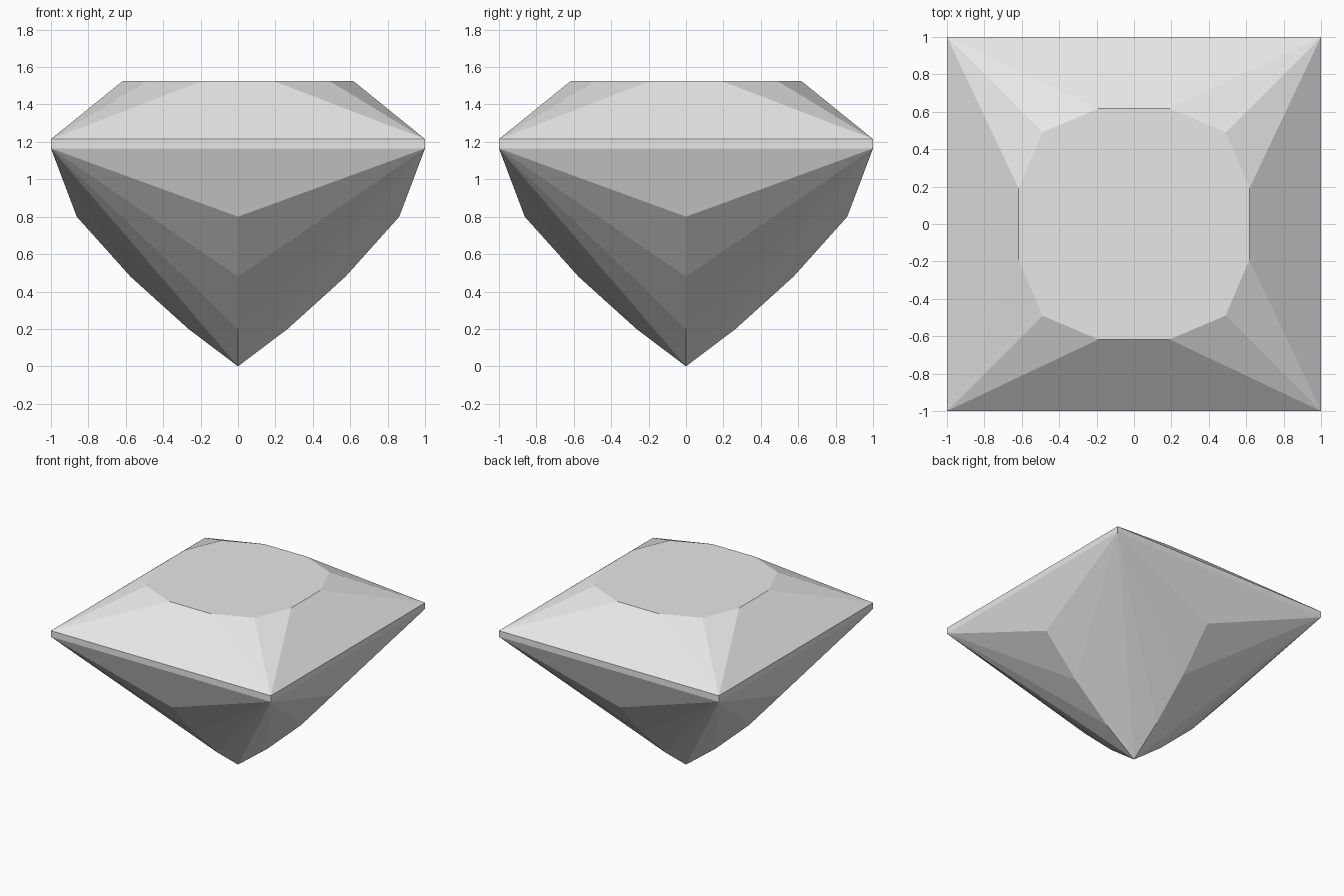
import bpy
import bmesh
from mathutils import Matrix, Vector
from math import pi

cube = bpy.data.objects.get("Cube")
if cube:
    bpy.data.objects.remove(cube, do_unlink=True)

# Key heights
GIRDLE_LOW, GIRDLE_TOP, TABLE = 1.165, 1.215, 1.525

# Single pale crystal colour
crystal = bpy.data.materials.new("pale_crystal")
crystal.use_nodes = True
colour = (0.8, 0.8, 0.8, 1.0)
crystal.diffuse_color = colour
crystal.node_tree.nodes["Principled BSDF"].inputs["Base Color"].default_value = colour

bm = bmesh.new()


def facet(turn, *points):
    """Add one flat facet, turned to its side of the stone."""
    bm.faces.new([bm.verts.new(turn @ Vector(p)) for p in points])


for side in range(4):
    turn = Matrix.Rotation(side * pi / 2, 3, "Z")
    low_l, low_r = (-1, -1, GIRDLE_LOW), (1, -1, GIRDLE_LOW)
    top_l, top_r = (-1, -1, GIRDLE_TOP), (1, -1, GIRDLE_TOP)
    table_l, table_r = (-0.19, -0.617, TABLE), (0.19, -0.617, TABLE)
    corner_l, corner_r = (-0.49, -0.49, TABLE), (0.49, -0.49, TABLE)

    # Girdle band
    facet(turn, low_l, low_r, top_r, top_l)

    # Crown: main bevel and its two corner facets
    facet(turn, top_l, top_r, table_r, table_l)
    facet(turn, top_r, corner_r, table_r)
    facet(turn, top_l, table_l, corner_l)

    # Pavilion: stacked chevrons running down to the point
    keel = [(0, -0.862, 0.8), (0, -0.575, 0.48), (0, -0.265, 0.2), (0, 0, 0)]
    facet(turn, low_r, low_l, keel[0])
    for upper, lower in zip(keel, keel[1:]):
        facet(turn, low_l, lower, upper)
        facet(turn, low_r, upper, lower)

# Weld the facets, then close the flat table on top
bmesh.ops.remove_doubles(bm, verts=bm.verts, dist=0.0005)
bmesh.ops.holes_fill(bm, edges=[e for e in bm.edges if e.is_boundary], sides=0)
bmesh.ops.recalc_face_normals(bm, faces=bm.faces)

mesh = bpy.data.meshes.new("square_cut_gem")
bm.to_mesh(mesh)
bm.free()
mesh.materials.append(crystal)
gem = bpy.data.objects.new("square_cut_gem", mesh)
bpy.context.collection.objects.link(gem)
